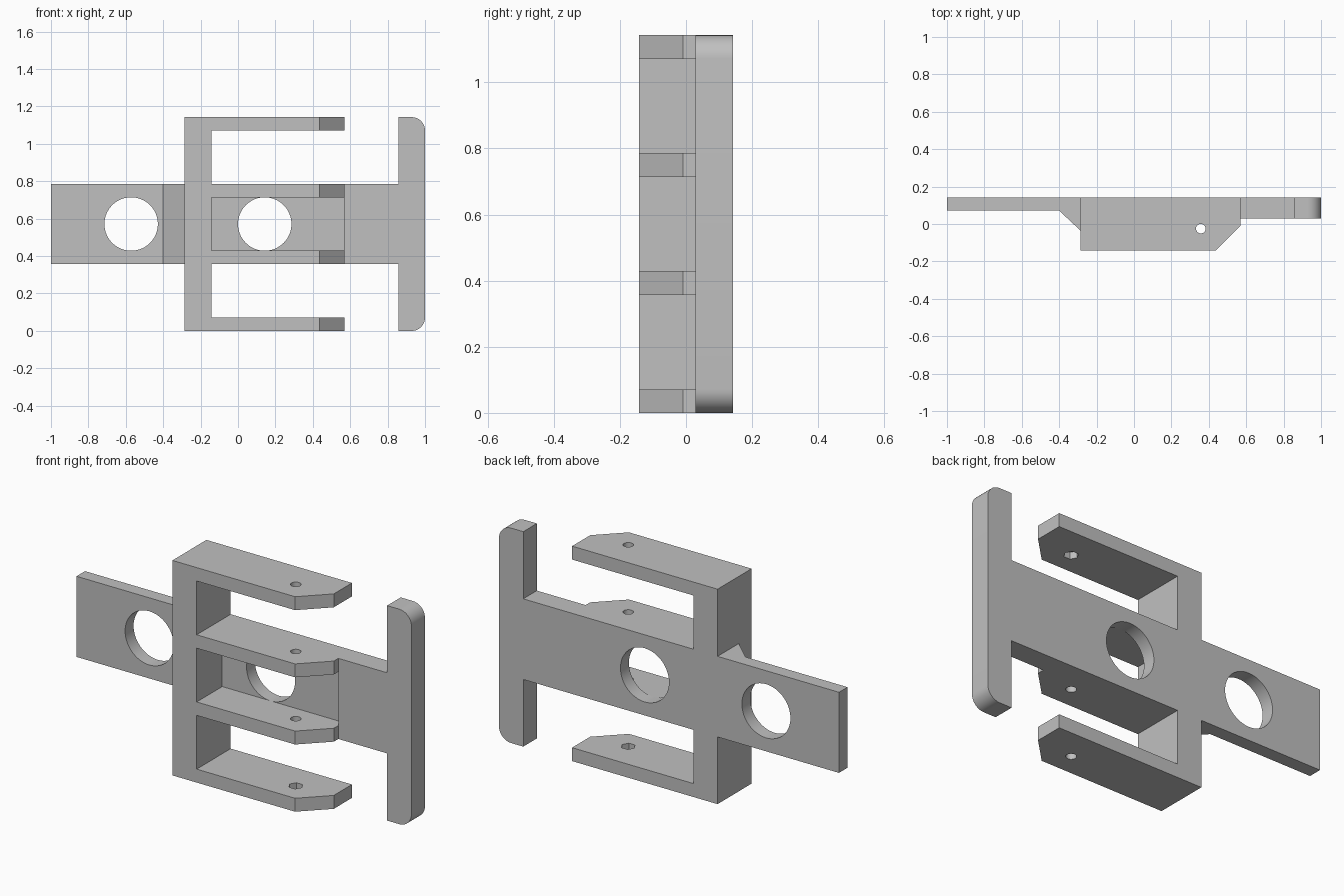
import bpy, bmesh, math
from mathutils import Vector

cube = bpy.data.objects.get("Cube")
if cube:
    bpy.data.objects.remove(cube, do_unlink=True)

U = 1 / 14                      # design unit: the bracket is 28 x 4 x 16 units
BACK, FRONT, RIB = 2, -2, 0.4   # depth planes

grey = bpy.data.materials.new("plain grey")
grey.use_nodes = True
COLOUR = (0.53, 0.53, 0.53, 1)
grey.diffuse_color = COLOUR
grey.node_tree.nodes["Principled BSDF"].inputs["Base Color"].default_value = COLOUR


def prism(name, outline, lo, hi, axis):
    """Extrude an outline along y (outline in x, z) or z (outline in x, y)."""
    place = (lambda a, b, d: (a, d, b)) if axis == "y" else (lambda a, b, d: (a, b, d))
    bm = bmesh.new()
    face = bm.faces.new([bm.verts.new(Vector(place(a, b, lo)) * U) for a, b in outline])
    grown = bmesh.ops.extrude_face_region(bm, geom=[face])["geom"]
    bmesh.ops.translate(bm, vec=Vector(place(0, 0, hi - lo)) * U,
                        verts=[v for v in grown if isinstance(v, bmesh.types.BMVert)])
    bmesh.ops.recalc_face_normals(bm, faces=bm.faces)
    mesh = bpy.data.meshes.new(name)
    bm.to_mesh(mesh)
    bm.free()
    mesh.materials.append(grey)
    obj = bpy.data.objects.new(name, mesh)
    bpy.context.collection.objects.link(obj)
    return obj


def rect(x0, x1, b0, b1):
    return [(x0, b0), (x1, b0), (x1, b1), (x0, b1)]


def arc(cx, cy, r, start, end, steps):
    angles = [math.radians(start + (end - start) * i / steps) for i in range(steps + 1)]
    return [(cx + r * math.cos(a), cy + r * math.sin(a)) for a in angles]


def ring(cx, cy, r, sides):
    return arc(cx, cy, r, 0, 360, sides)[:-1]


def combine(body, part, operation):
    """Apply a boolean to the body and discard the helper."""
    part.hide_render = True
    mod = body.modifiers.new(operation, "BOOLEAN")
    mod.object, mod.operation, mod.solver = part, operation, "EXACT"
    bpy.context.view_layer.update()
    result = bpy.data.meshes.new_from_object(
        body.evaluated_get(bpy.context.evaluated_depsgraph_get()))
    body.modifiers.clear()
    body.data = result
    bpy.data.objects.remove(part, do_unlink=True)


# Upright post
body = prism("slotted_bracket", rect(-4, -2, 0, 16), FRONT, BACK, "y")

# Left tab with sloped gusset against the post
tab = [(-14, 1), (-5.6, 1), (-4, -0.5), (-3, -0.5), (-3, BACK), (-14, BACK)]
# Arm with a clipped front corner
arm = [(-3, FRONT), (6.1, FRONT), (7.98, -0.13), (7.98, BACK), (-3, BACK)]
# Crossbar with rounded outer corners
bar = [(12, 0)] + arc(13, 1, 1, -90, 0, 10) + arc(13, 15, 1, 0, 90, 10) + [(12, 16)]

parts = [
    prism("left_tab", tab, 5, 11, "z"),
    prism("pocket_floor", rect(-3, 9, 5, 11), 1, BACK, "y"),
    prism("right_plate", rect(7.98, 13, 5, 11), RIB, BACK, "y"),
    prism("crossbar", bar, RIB, BACK, "y"),
]
parts += [prism("arm", arm, z, z + 1, "z") for z in (0, 5, 10, 15)]
for part in parts:
    combine(body, part, "UNION")

# Large round windows, the pin bore, and hexagonal recesses inside the outer arms
cutters = [prism("window_cutter", ring(x, 8, 2, 64), -1, 3, "y") for x in (-8, 2)]
cutters.append(prism("pin_cutter", ring(5, -0.35, 0.36, 24), -1, 17, "z"))
cutters += [prism("nut_cutter", ring(5, -0.35, 0.5, 6), lo, lo + 1, "z") for lo in (0.5, 14.5)]
for cutter in cutters:
    combine(body, cutter, "DIFFERENCE")

# Tidy flat regions and shade the curved walls smoothly
bm = bmesh.new()
bm.from_mesh(body.data)
bmesh.ops.remove_doubles(bm, verts=bm.verts, dist=0.0001)
bmesh.ops.dissolve_limit(bm, angle_limit=math.radians(0.5), verts=bm.verts, edges=bm.edges)
bm.to_mesh(body.data)
bm.free()
body.data.name = body.name

bpy.ops.object.select_all(action="DESELECT")
body.select_set(True)
bpy.context.view_layer.objects.active = body
bpy.ops.object.shade_smooth_by_angle(angle=math.radians(30))
